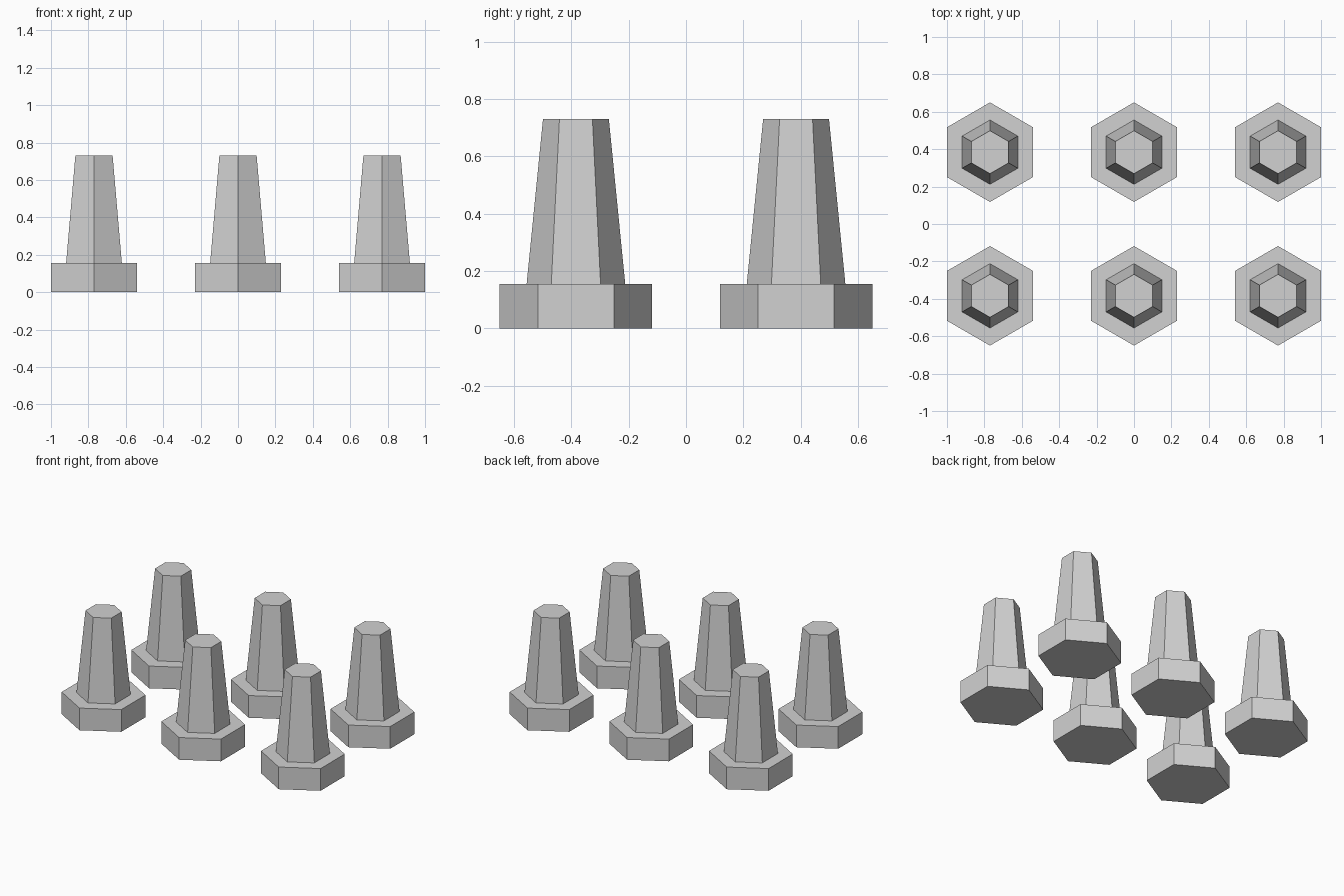
import bpy
import math

cube = bpy.data.objects.get("Cube")
if cube:
    bpy.data.objects.remove(cube, do_unlink=True)

# Single grey material
grey = bpy.data.materials.new("light_grey")
grey.use_nodes = True
color = (0.64, 0.64, 0.64, 1)
grey.diffuse_color = color
grey.node_tree.nodes["Principled BSDF"].inputs["Base Color"].default_value = color

SIDES = 6
# Stepped profile: (radius, height) rings from the floor to the tip
PROFILE = [(0.266, 0), (0.266, 0.155), (0.172, 0.155), (0.115, 0.73)]


def peg_mesh():
    """Stack hexagonal rings, with points along y, into one closed solid."""
    verts = []
    for radius, z in PROFILE:
        for i in range(SIDES):
            a = math.pi / 2 + math.tau * i / SIDES
            verts.append((radius * math.cos(a), radius * math.sin(a), z))
    faces = [tuple(reversed(range(SIDES)))]
    for ring in range(len(PROFILE) - 1):
        low, high = ring * SIDES, (ring + 1) * SIDES
        for i in range(SIDES):
            j = (i + 1) % SIDES
            faces.append((low + i, low + j, high + j, high + i))
    faces.append(tuple(range(len(verts) - SIDES, len(verts))))
    mesh = bpy.data.meshes.new("hex_peg")
    mesh.from_pydata(verts, [], faces)
    mesh.materials.append(grey)
    mesh.update()
    return mesh


# Two rows of three pegs sharing one mesh
mesh = peg_mesh()
for row, y in (("front", -0.384), ("back", 0.384)):
    for column, x in (("right", -0.77), ("middle", 0), ("left", 0.77)):
        peg = bpy.data.objects.new(f"{row}_{column}_peg", mesh)
        peg.location = (x, y, 0)
        bpy.context.collection.objects.link(peg)
